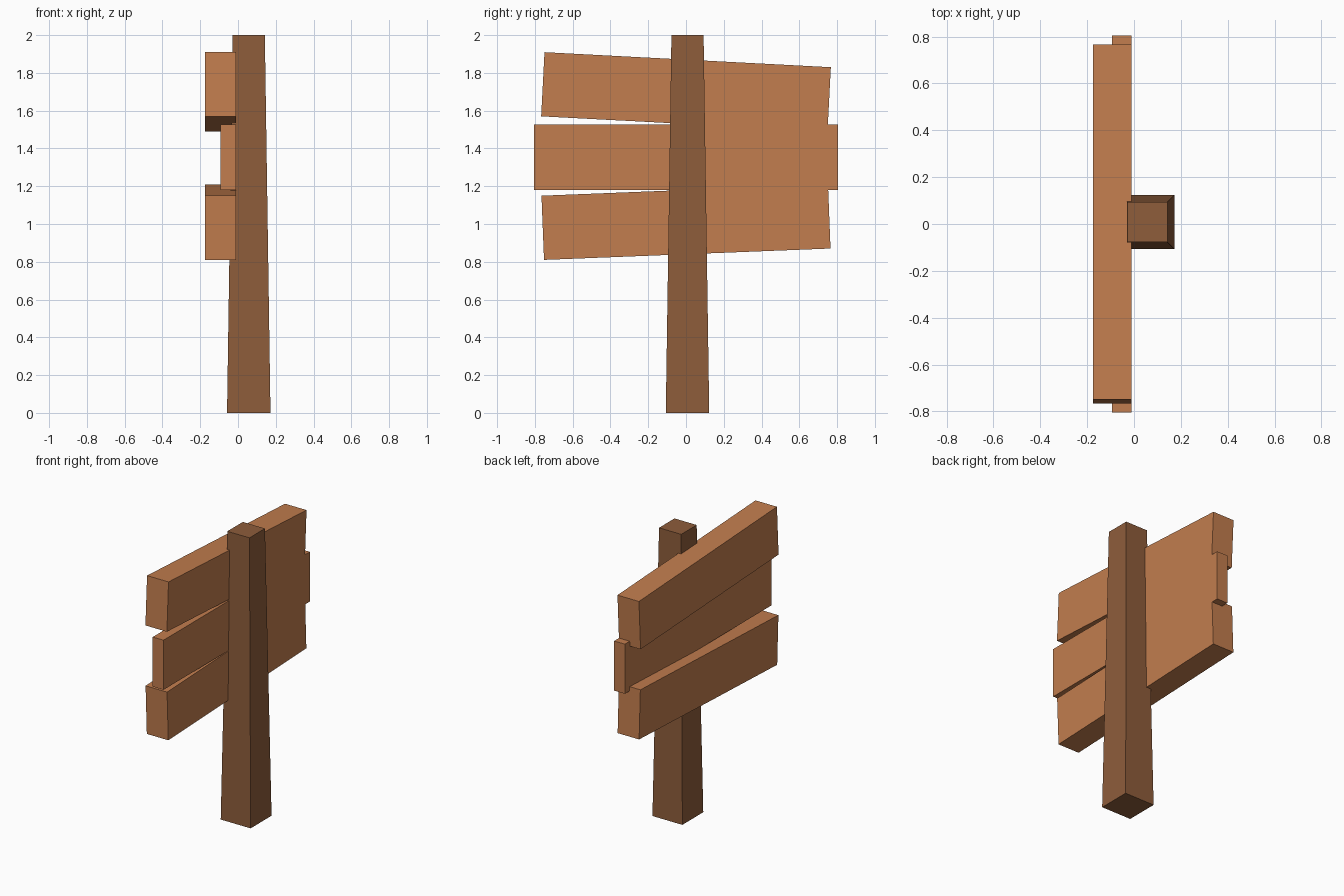
import bpy
import bmesh
from math import radians
from mathutils import Matrix, Vector

cube = bpy.data.objects.get("Cube")
if cube:
    bpy.data.objects.remove(cube, do_unlink=True)


def to_linear(c):
    c /= 255
    return c / 12.92 if c <= 0.04045 else ((c + 0.055) / 1.055) ** 2.4


def make_material(name, rgb):
    mat = bpy.data.materials.new(name)
    mat.use_nodes = True
    color = (*[to_linear(c) for c in rgb], 1)
    mat.diffuse_color = color
    mat.node_tree.nodes["Principled BSDF"].inputs["Base Color"].default_value = color
    return mat


def make_box(name, size, mat):
    """Box centred on its own origin; returns the object."""
    bm = bmesh.new()
    bmesh.ops.create_cube(bm, size=1)
    bmesh.ops.scale(bm, vec=size, verts=bm.verts)
    mesh = bpy.data.meshes.new(name)
    bm.to_mesh(mesh)
    bm.free()
    mesh.materials.append(mat)
    obj = bpy.data.objects.new(name, mesh)
    bpy.context.collection.objects.link(obj)
    return obj


light_wood = make_material("light wood", (194, 125, 78))
dark_wood = make_material("dark wood", (142, 93, 59))

# Tapered square post
post = make_box("post", (0.23, 0.23, 2), dark_wood)
post.location = (0.057, 0.008, 1)
for v in post.data.vertices:
    if v.co.z > 0:
        v.co.x *= 0.74
        v.co.y *= 0.74

# Sign boards: name, thickness, length, height, centre z, tilt in degrees
BACK = -0.01  # shared plane where the boards meet the post
boards = [
    ("top_board", 0.165, 1.518, 0.34, 1.70, -3.0),
    ("middle_board", 0.083, 1.608, 0.345, 1.353, 0),
    ("bottom_board", 0.165, 1.518, 0.34, 1.01, 2.27),
]
for name, thick, length, height, z, tilt in boards:
    board = make_box(name, (thick, length, height), light_wood)
    board.location = (BACK - thick / 2, 0, z)
    board.rotation_euler.x = radians(tilt)
